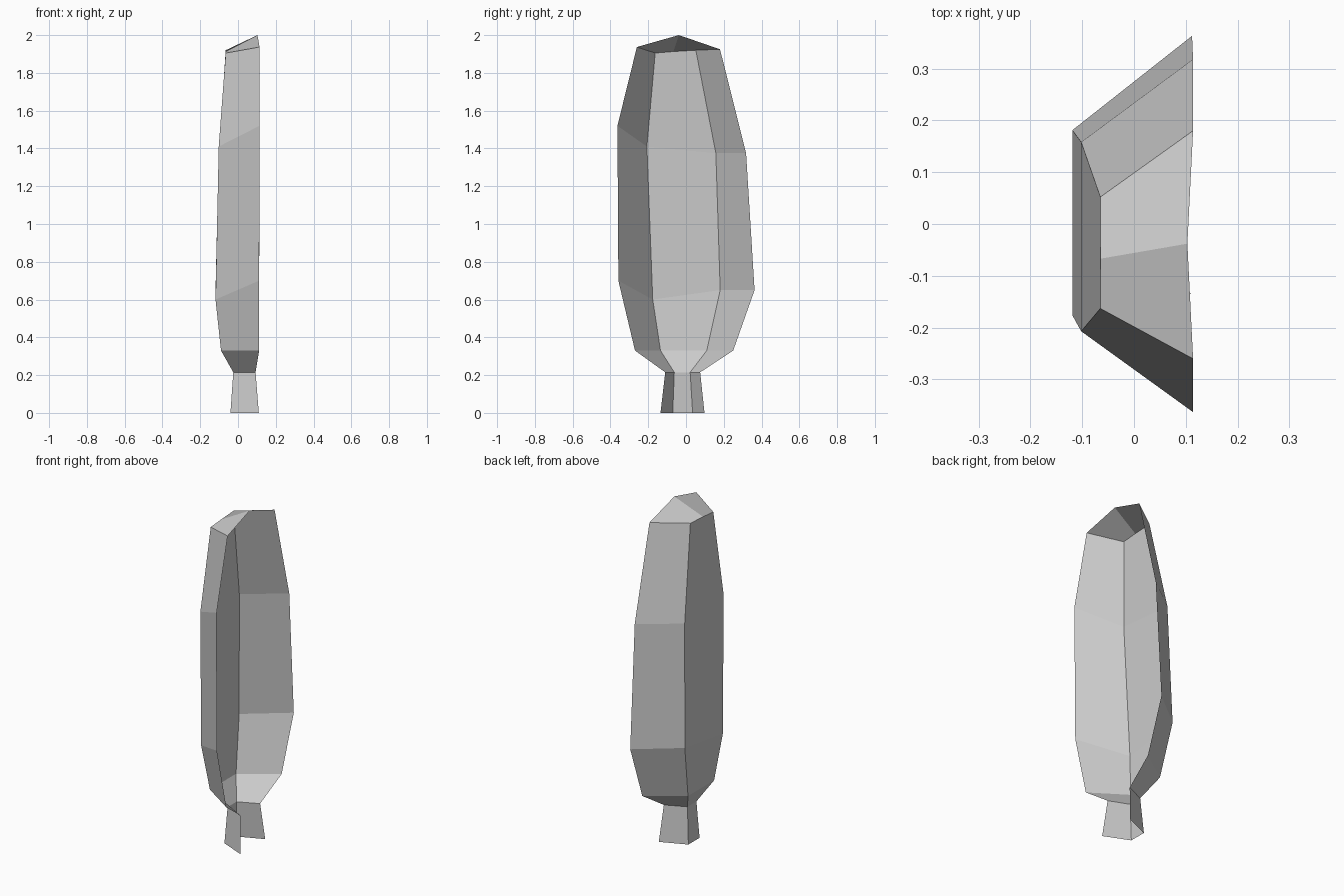
import bpy, bmesh

if "Cube" in bpy.data.objects:
    bpy.data.objects.remove(bpy.data.objects["Cube"])

# Cross-sections from foot to top: back x, front x, then (y, z) of
# left rim, left back corner, right back corner, right rim
sections = [
    (-0.04, 0.11, (-0.135, 0), (-0.07, 0), (0.035, 0), (0.098, 0)),
    (-0.025, 0.093, (-0.11, 0.215), (-0.062, 0.215), (0.022, 0.215), (0.075, 0.215)),
    (-0.09, 0.112, (-0.27, 0.33), (-0.135, 0.33), (0.11, 0.33), (0.25, 0.33)),
    (-0.119, 0.112, (-0.358, 0.70), (-0.176, 0.60), (0.181, 0.65), (0.363, 0.65)),
    (-0.102, 0.114, (-0.363, 1.52), (-0.207, 1.41), (0.158, 1.375), (0.318, 1.375)),
    (-0.065, 0.114, (-0.26, 1.937), (-0.163, 1.905), (0.052, 1.92), (0.18, 1.925)),
]

bm = bmesh.new()


def ring(section):
    back, front, *points = section
    return [bm.verts.new((x, y, z))
            for x, (y, z) in zip((front, back, back, front), points)]


# Open three-sided channel: stem, flare and tall panels
rings = [ring(s) for s in sections]
for low, high in zip(rings, rings[1:]):
    for i in range(3):
        bm.faces.new((low[i], low[i + 1], high[i + 1], high[i]))

# Peaked cap over the top, split along a ridge
left_rim, left_back, right_back, right_rim = rings[-1]
peak = bm.verts.new((0.103, -0.038, 2.0))
ridge = bm.verts.new((-0.065, -0.067, 1.913))
bm.faces.new((left_rim, left_back, ridge, peak))
bm.faces.new((peak, ridge, right_back, right_rim))

# Weld the ridge end into the back panel's upper edge
back_panel = next(f for f in bm.faces
                  if {left_back, right_back} <= set(f.verts))
lower_left, lower_right = rings[-2][1], rings[-2][2]
bm.faces.remove(back_panel)
bm.faces.new((lower_left, lower_right, right_back, ridge, left_back))

bmesh.ops.recalc_face_normals(bm, faces=bm.faces[:])
mesh = bpy.data.meshes.new("faceted_shell")
bm.to_mesh(mesh)
bm.free()
shell = bpy.data.objects.new("faceted_shell", mesh)
bpy.context.collection.objects.link(shell)
